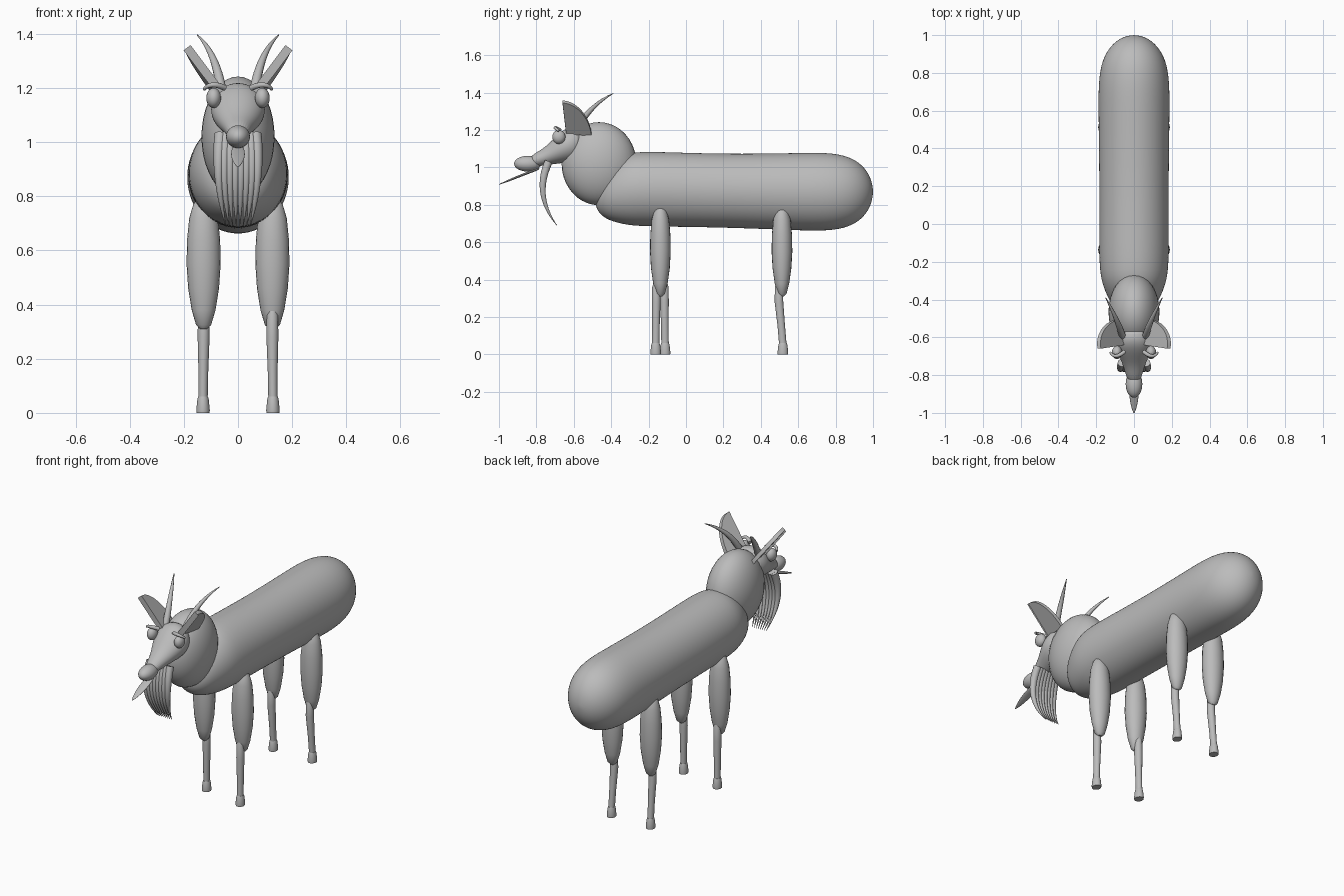
import bpy, bmesh
from math import sin, cos, pi
from mathutils import Vector

cube = bpy.data.objects.get("Cube")
if cube:
    bpy.data.objects.remove(cube, do_unlink=True)

grey = bpy.data.materials.new("warm grey")
grey.use_nodes = True
grey.diffuse_color = (0.5, 0.5, 0.5, 1)
grey.node_tree.nodes["Principled BSDF"].inputs["Base Color"].default_value = (0.5, 0.5, 0.5, 1)


def finish(name, bm, subdivide=0):
    bmesh.ops.recalc_face_normals(bm, faces=bm.faces)
    mesh = bpy.data.meshes.new(name)
    bm.to_mesh(mesh)
    bm.free()
    mesh.materials.append(grey)
    obj = bpy.data.objects.new(name, mesh)
    bpy.context.collection.objects.link(obj)
    if subdivide:
        mod = obj.modifiers.new("smooth", "SUBSURF")
        mod.levels = mod.render_levels = subdivide
    bpy.ops.object.select_all(action="DESELECT")
    obj.select_set(True)
    bpy.context.view_layer.objects.active = obj
    bpy.ops.object.shade_smooth_by_angle(angle=0.7)
    return obj


def loft(name, rings, sides=24, subdivide=0):
    """Skin closed rings given as (centre, first radius vector, second radius vector)."""
    bm = bmesh.new()
    loops = []
    for c, u, v in rings:
        loops.append([bm.verts.new(Vector(c) + Vector(u) * cos(2 * pi * i / sides)
                                   + Vector(v) * sin(2 * pi * i / sides)) for i in range(sides)])
    for a, b in zip(loops, loops[1:]):
        for i in range(sides):
            j = (i + 1) % sides
            bm.faces.new((a[i], a[j], b[j], b[i]))
    bm.faces.new(loops[0])
    bm.faces.new(loops[-1])
    return finish(name, bm, subdivide)


def along_y(name, sections):
    # Each section is y, centre height, half width, half height
    return loft(name, [((0, y, z), (w, 0, 0), (0, 0, h)) for y, z, w, h in sections], subdivide=2)


def upright(name, sections):
    # Each section is x, y, z, half width, half depth
    return loft(name, [((x, y, z), (w, 0, 0), (0, d, 0)) for x, y, z, w, d in sections], 20)


def ball(name, centre, radii):
    bm = bmesh.new()
    bmesh.ops.create_uvsphere(bm, u_segments=32, v_segments=20, radius=1)
    for v in bm.verts:
        v.co = Vector(a * b + c for a, b, c in zip(v.co, radii, centre))
    return finish(name, bm)


def horn_tube(name, points, radius, tip, sides=10, steps=12):
    """Tapering tube along a three-point bend."""
    a, b, c = (Vector(p) for p in points)
    rings = []
    for i in range(steps + 1):
        t = i / steps
        pos = a * (1 - t) ** 2 + b * 2 * t * (1 - t) + c * t * t
        axis = ((b - a) * (1 - t) + (c - b) * t).normalized()
        u = axis.cross(Vector((0, 1, 0.3))).normalized()
        r = radius + (tip - radius) * t ** 1.5
        rings.append((pos, u * r, axis.cross(u) * r))
    return loft(name, rings, sides)


# Body
along_y("body", [
    (-.485, .82, .01, .01), (-.475, .83, .06, .06), (-.44, .85, .11, .12), (-.38, .87, .145, .165),
    (-.3, .885, .175, .197), (-.2, .885, .188, .203), (.2, .875, .184, .197), (.6, .87, .19, .209),
    (.76, .87, .19, .212), (.87, .87, .17, .192), (.945, .87, .125, .145), (.99, .87, .065, .075),
    (1, .87, .01, .01)])

# Neck
ball("neck", (0, -.465, 1.02), (.135, .2, .222))

# Head, muzzle and tongue
along_y("head", [
    (-.54, 1.13, .05, .05), (-.58, 1.13, .095, .095), (-.64, 1.12, .105, .095),
    (-.7, 1.09, .08, .072), (-.76, 1.055, .052, .045), (-.84, 1.03, .035, .03)])
ball("nose", (0, -.847, 1.02), (.044, .072, .042))
along_y("tongue", [
    (-.78, .995, .012, .006), (-.84, .973, .024, .007), (-.9, .95, .027, .007),
    (-.96, .925, .018, .005), (-1.003, .908, .003, .002)])

# Beard of tapering locks
locks = 8
for i in range(locks):
    s = 2 * i / (locks - 1) - 1
    horn_tube("beard_lock", [(s * .065, -.735, 1.03), (s * .085, -.815, .85), (s * .045, -.69, .69)],
              .022, .001)

for side, label in ((1, "left"), (-1, "right")):
    # Eye with a brow above it
    ball(label + "_eye", (side * .09, -.68, 1.163), (.027, .035, .037))
    horn_tube(label + "_brow", [(side * .05, -.675, 1.2), (side * .1, -.72, 1.225),
                                (side * .125, -.68, 1.195)], .011, .006)

    # Horn
    horn_tube(label + "_horn", [(side * .06, -.6, 1.18), (side * .08, -.52, 1.33),
                                (side * .15, -.39, 1.395)], .019, .002)

    # Ear: a flat fan with a dished inner face
    bm = bmesh.new()
    base, up, back = Vector((.065, -.64, 1.175)), Vector((.128, -.02, .17)), Vector((.025, .135, -.005))
    rim = [base] + [base + up * cos(t) + back * sin(t) for t in (pi / 20 * k for k in range(11))]
    for p in rim:
        p.x *= side
    face = bm.faces.new([bm.verts.new(p) for p in rim])
    normal = Vector((-side * .8, 0, .6))
    grown = bmesh.ops.extrude_face_region(bm, geom=[face])["geom"]
    for v in grown:
        if isinstance(v, bmesh.types.BMVert):
            v.co += normal * .022
    top = max((f for f in bm.faces), key=lambda f: f.calc_center_median().dot(normal))
    bmesh.ops.inset_region(bm, faces=[top], thickness=.008)
    for v in top.verts:
        v.co -= normal * .01
    finish(label + "_ear", bm)

    # Legs: thigh, shank and hoof
    x = side * .127
    for end, y, knee, foot in (("front", -.137, -.137 - side * .022, -.137 - side * .025),
                               ("rear", .513, .497, .518)):
        name = label + "_" + end
        upright(name + "_thigh", [
            (x + side * dx, y, z, w, w * .88) for z, w, dx in (
                (.31, .012, 0), (.325, .028, 0), (.38, .044, 0), (.46, .057, 0), (.55, .063, 0),
                (.64, .061, 0), (.72, .053, 0), (.77, .038, 0), (.8, .015, 0))])
        mid = knee * .4 + foot * .6
        upright(name + "_shank", [
            (x, knee, .4, .008, .008), (x, knee, .36, .021, .022), (x, knee, .28, .022, .023),
            (x + side * .001, mid, .15, .018, .02), (x + side * .002, foot, .05, .017, .02)])
        upright(name + "_hoof", [
            (x + side * .002, foot, z, w, w * 1.15) for z, w in ((.06, .018), (.05, .021), (.01, .025), (0, .024))])
